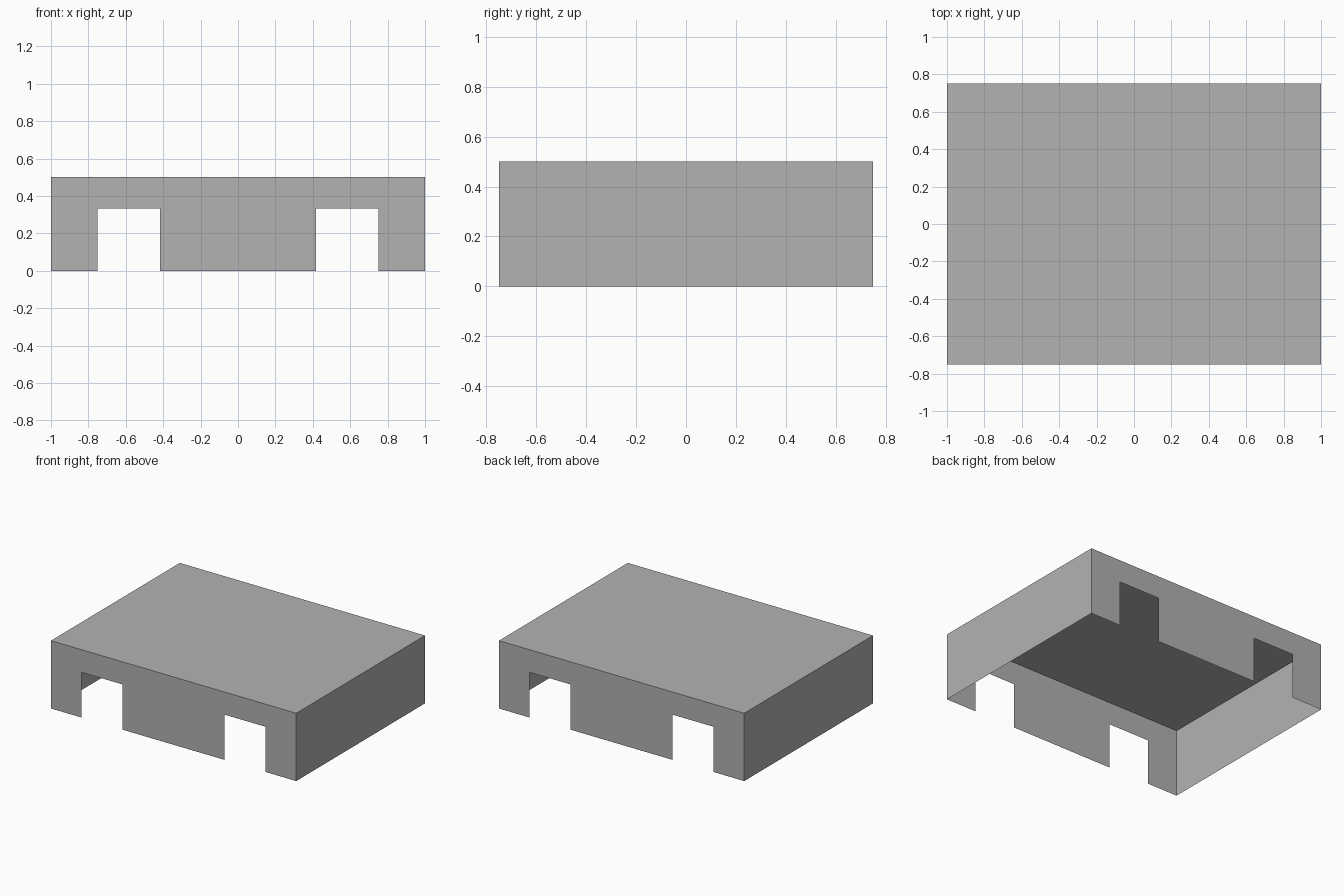
import bpy
import bmesh

cube = bpy.data.objects.get("Cube")
if cube:
    bpy.data.objects.remove(cube, do_unlink=True)

HALF_X, HALF_Y, HEIGHT = 1.0, 0.75, 0.5
NOTCH_IN, NOTCH_OUT, NOTCH_TOP = 5 / 12, 0.75, 1 / 3

grey = bpy.data.materials.new("plain grey")
grey.use_nodes = True
colour = (0.448, 0.448, 0.448, 1)
grey.diffuse_color = colour
grey.node_tree.nodes["Principled BSDF"].inputs["Base Color"].default_value = colour


def sheet(bm, points):
    bm.faces.new([bm.verts.new(p) for p in points])


# Half outline of a long wall, from the outer top corner to the inner notch foot
half = [(HALF_X, HEIGHT), (HALF_X, 0), (NOTCH_OUT, 0), (NOTCH_OUT, NOTCH_TOP),
        (NOTCH_IN, NOTCH_TOP), (NOTCH_IN, 0)]
outline = half + [(-x, z) for x, z in reversed(half)]

bm = bmesh.new()

# Front and back walls with two notches each
for y in (-HALF_Y, HALF_Y):
    sheet(bm, [(x, y, z) for x, z in outline])

# Plain end walls
for x in (-HALF_X, HALF_X):
    sheet(bm, [(x, -HALF_Y, 0), (x, HALF_Y, 0),
               (x, HALF_Y, HEIGHT), (x, -HALF_Y, HEIGHT)])

# Flat top
sheet(bm, [(-HALF_X, -HALF_Y, HEIGHT), (HALF_X, -HALF_Y, HEIGHT),
           (HALF_X, HALF_Y, HEIGHT), (-HALF_X, HALF_Y, HEIGHT)])

# Join the sheets into one open-bottomed shell facing outward
bmesh.ops.remove_doubles(bm, verts=bm.verts, dist=0.0001)
bmesh.ops.recalc_face_normals(bm, faces=bm.faces)
top = max(bm.faces, key=lambda f: f.calc_center_median().z)
if top.normal.z < 0:
    bmesh.ops.reverse_faces(bm, faces=bm.faces)

mesh = bpy.data.meshes.new("notched_cover")
bm.to_mesh(mesh)
bm.free()
mesh.materials.append(grey)
cover = bpy.data.objects.new("notched_cover", mesh)
bpy.context.collection.objects.link(cover)
